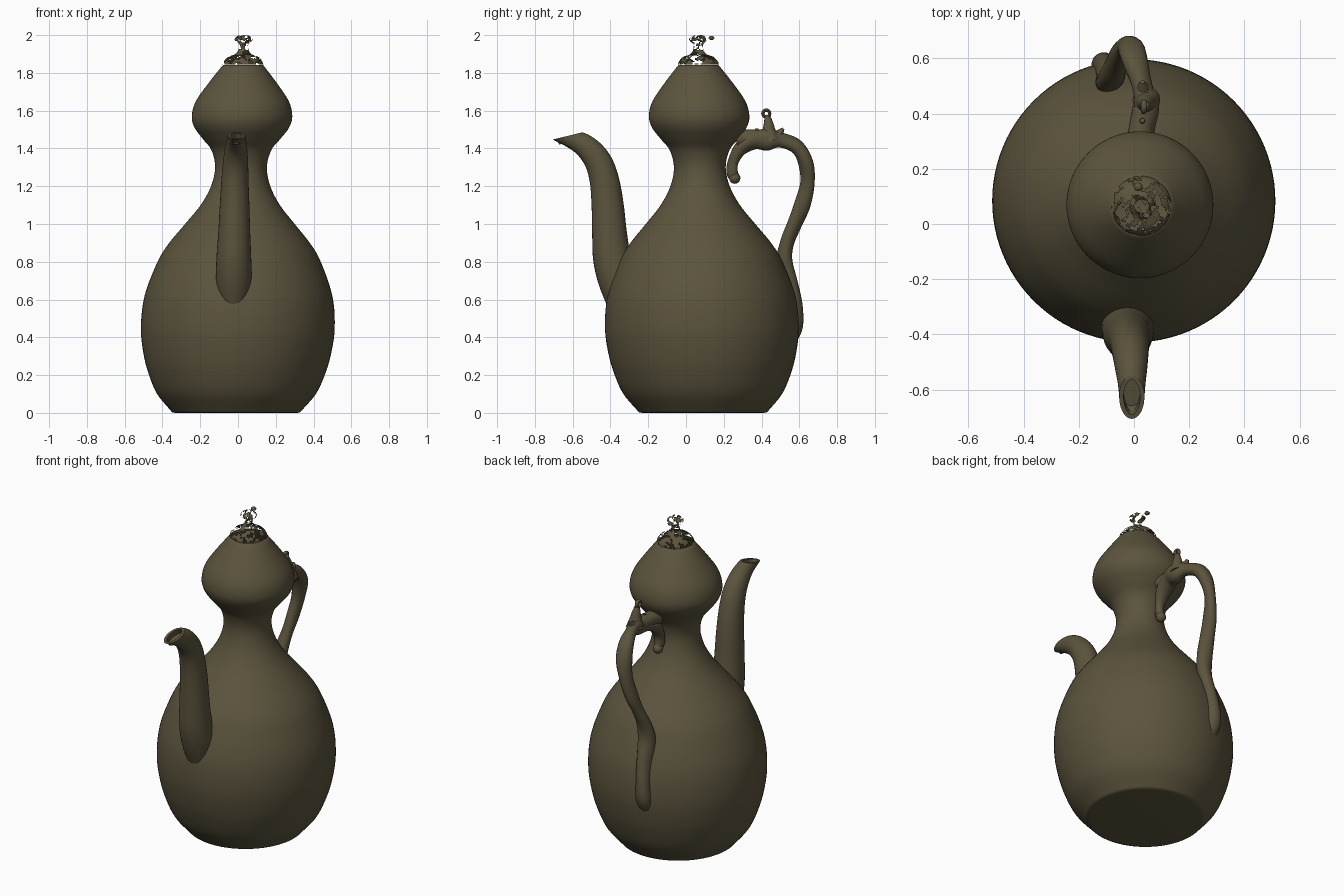
import bpy, bmesh, math
from mathutils import Vector, noise

cube = bpy.data.objects.get("Cube")
if cube:
    bpy.data.objects.remove(cube, do_unlink=True)

clay = bpy.data.materials.new("olive brown glaze")
clay.use_nodes = True
colour = (0.105, 0.088, 0.047, 1)
clay.diffuse_color = colour
bsdf = clay.node_tree.nodes["Principled BSDF"]
bsdf.inputs["Base Color"].default_value = colour
bsdf.inputs["Roughness"].default_value = 0.7


def finish(bm, name, angle=50):
    bmesh.ops.recalc_face_normals(bm, faces=bm.faces)
    mesh = bpy.data.meshes.new(name)
    bm.to_mesh(mesh)
    bm.free()
    mesh.materials.append(clay)
    ob = bpy.data.objects.new(name, mesh)
    bpy.context.collection.objects.link(ob)
    bpy.ops.object.select_all(action="DESELECT")
    ob.select_set(True)
    bpy.context.view_layer.objects.active = ob
    bpy.ops.object.shade_smooth_by_angle(angle=math.radians(angle))
    return ob


def resample(points, steps):
    """Catmull-Rom through points of any dimension."""
    pts = [Vector(p) for p in points]
    pts = [2 * pts[0] - pts[1]] + pts + [2 * pts[-1] - pts[-2]]
    out = []
    for a, b, c, d in zip(pts, pts[1:], pts[2:], pts[3:]):
        for i in range(steps):
            t = i / steps
            out.append(0.5 * (2 * b + (c - a) * t + (2 * a - 5 * b + 4 * c - d) * t * t
                              + (3 * b - a - 3 * c + d) * t ** 3))
    return out + [pts[-2]]


def skin(bm, rings, caps=True):
    loops = [[bm.verts.new(p) for p in ring] for ring in rings]
    n = len(loops[0])
    for lo, hi in zip(loops, loops[1:]):
        for i in range(n):
            j = (i + 1) % n
            bm.faces.new((lo[i], lo[j], hi[j], hi[i]))
    if caps:
        bm.faces.new(loops[0][::-1])
        bm.faces.new(loops[-1])


def axis_at(z):
    """The pot leans very slightly."""
    return Vector((-0.01 + 0.02 * z, 0.09 - 0.013 * z, z))


def lathe(bm, profile, sides, caps=True):
    skin(bm, [[axis_at(z) + Vector((r * math.cos(a), r * math.sin(a), 0))
               for a in (math.tau * i / sides for i in range(sides))]
              for r, z in profile], caps)


def tube(bm, points, sides=20, steps=6, width=1.0, lobes=0.0, twist=0.0):
    """Points are (x, y, z, radius); lobes and twist give a vine-like surface."""
    path = resample(points, steps)
    centres = [p.to_3d() for p in path]
    rings = []
    for k, p in enumerate(path):
        t = (centres[min(k + 1, len(path) - 1)] - centres[max(k - 1, 0)]).normalized()
        side = Vector((1, 0, 0))
        side = (side - t * side.dot(t)).normalized()
        up = t.cross(side)
        ring = []
        for i in range(sides):
            a = math.tau * i / sides
            r = p[3] * (1 + lobes * math.cos(2 * a + twist * k))
            ring.append(centres[k] + side * (r * width * math.cos(a)) + up * (r * math.sin(a)))
        rings.append(ring)
    skin(bm, rings)


# Double-gourd body, with the mouth open and hollow
outer = resample([(0.345, 0.01), (0.42, 0.1), (0.465, 0.2), (0.496, 0.31), (0.513, 0.45),
                  (0.497, 0.62), (0.432, 0.8), (0.372, 0.9), (0.29, 1.0), (0.21, 1.1),
                  (0.157, 1.2), (0.137, 1.3), (0.158, 1.39), (0.205, 1.45), (0.25, 1.51),
                  (0.266, 1.57), (0.246, 1.65), (0.178, 1.75), (0.108, 1.84)], 5)
inner = [(0.098, 1.842), (0.105, 1.82), (0.16, 1.74), (0.21, 1.64), (0.2, 1.56), (0.1, 1.5)]
bm = bmesh.new()
lathe(bm, [(0.32, 0.0), (0.338, 0.002)] + [tuple(p) for p in outer] + inner, 96)
finish(bm, "gourd_body")

# Spout, sliced level at the lip and hollowed
bm = bmesh.new()
tube(bm, [(-0.02, -0.33, 0.56, 0.08), (-0.022, -0.362, 0.7, 0.102), (-0.022, -0.392, 0.82, 0.1),
          (-0.02, -0.405, 0.95, 0.092), (-0.018, -0.415, 1.1, 0.085), (-0.016, -0.432, 1.23, 0.078),
          (-0.013, -0.465, 1.33, 0.072), (-0.01, -0.525, 1.405, 0.063),
          (-0.008, -0.6, 1.45, 0.052), (-0.008, -0.7, 1.495, 0.046)], sides=32, width=0.92)
cut = bmesh.ops.bisect_plane(bm, geom=bm.verts[:] + bm.edges[:] + bm.faces[:],
                             plane_co=(0, -0.62, 1.468), plane_no=(0, -0.24, 0.97),
                             clear_outer=True)
rim = [e for e in cut["geom_cut"] if isinstance(e, bmesh.types.BMEdge)]
lip = bmesh.ops.contextual_create(bm, geom=rim)["faces"]
bmesh.ops.inset_region(bm, faces=lip, thickness=0.016)
hole = bmesh.ops.extrude_face_region(bm, geom=lip)
bmesh.ops.delete(bm, geom=lip, context="FACES")
deep = [v for v in hole["geom"] if isinstance(v, bmesh.types.BMVert)]
bmesh.ops.translate(bm, verts=deep, vec=(0, 0.02, -0.03))
finish(bm, "spout", 40)

# Twisted vine handle, rising from a long root and ending in a curl at the neck
bm = bmesh.new()
tube(bm, [(-0.1, 0.535, 0.34, 0.025), (-0.1, 0.562, 0.44, 0.052), (-0.1, 0.564, 0.55, 0.05),
          (-0.095, 0.545, 0.68, 0.045), (-0.09, 0.52, 0.8, 0.046), (-0.08, 0.535, 0.9, 0.042),
          (-0.065, 0.575, 1.0, 0.038), (-0.05, 0.615, 1.1, 0.039), (-0.03, 0.643, 1.22, 0.036),
          (-0.01, 0.632, 1.33, 0.043), (0.005, 0.585, 1.41, 0.042), (0.03, 0.5, 1.445, 0.038),
          (0.045, 0.43, 1.447, 0.052), (0.032, 0.36, 1.44, 0.045), (0.02, 0.29, 1.4, 0.042),
          (0.015, 0.25, 1.33, 0.03), (0.015, 0.245, 1.27, 0.028), (0.015, 0.268, 1.235, 0.022)],
     lobes=0.12, twist=0.22)
finish(bm, "vine_handle")

# Stem joining the handle to the upper bulb, and the pierced bud above it
bm = bmesh.new()
tube(bm, [(0.02, 0.27, 1.45, 0.05), (0.025, 0.34, 1.455, 0.045), (0.04, 0.42, 1.455, 0.045)])
finish(bm, "handle_stem")
bm = bmesh.new()
tube(bm, [(0.045, 0.45, 1.44, 0.05), (0.044, 0.44, 1.49, 0.036), (0.042, 0.437, 1.53, 0.026),
          (0.038, 0.432, 1.568, 0.016)], sides=16)
finish(bm, "bud")
bm = bmesh.new()
ring_path = [(0.036, 0.425 + 0.017 * math.cos(a), 1.585 + 0.019 * math.sin(a))
             for a in (math.tau * i / 16 for i in range(17))]
skin(bm, [[Vector((0.036 + 0.011 * math.cos(b),
                   0.425 + (0.018 + 0.009 * math.sin(b)) * math.cos(a),
                   1.585 + (0.018 + 0.009 * math.sin(b)) * math.sin(a)))
           for b in (math.tau * j / 8 for j in range(8))]
          for a in (math.tau * i / 16 for i in range(17))], caps=False)
bmesh.ops.remove_doubles(bm, verts=bm.verts, dist=0.0005)
finish(bm, "bud_ring")

# Leaf points on the handle and the rounded end of the curl
for name, tip, base, r in (("back_leaf", (0.03, 0.515, 1.505), (0.035, 0.47, 1.45), 0.03),
                           ("front_leaf", (0.03, 0.375, 1.505), (0.03, 0.37, 1.45), 0.025)):
    bm = bmesh.new()
    mid = (Vector(tip) + Vector(base)) / 2
    tube(bm, [(*base, r), (*mid, r * 0.75), (*tip, 0.008)], sides=12)
    finish(bm, name)
bm = bmesh.new()
bmesh.ops.create_icosphere(bm, subdivisions=3, radius=0.03)
bmesh.ops.translate(bm, verts=bm.verts, vec=(0.015, 0.258, 1.243))
finish(bm, "curl_end")

# Broken remains of the lid: a thin turned shell with ragged gaps
shell = resample([(0.108, 1.845), (0.102, 1.862), (0.08, 1.885), (0.045, 1.898), (0.028, 1.92),
                  (0.026, 1.95), (0.044, 1.968), (0.046, 1.982), (0.03, 1.997), (0.01, 2.0)], 4)
bm = bmesh.new()
lathe(bm, [tuple(p) for p in shell], 64, caps=False)
gaps = []
for f in bm.faces:
    c = f.calc_center_median()
    limit = 0.12 if c.z < 1.9 else -0.08
    if noise.noise(c * 38) + 0.4 * noise.noise(c * 110) > limit:
        gaps.append(f)
bmesh.ops.delete(bm, geom=gaps, context="FACES")
finish(bm, "lid_fragments")
bm = bmesh.new()
bmesh.ops.create_icosphere(bm, subdivisions=2, radius=0.016)
bmesh.ops.scale(bm, verts=bm.verts, vec=(1, 1, 0.7))
bmesh.ops.translate(bm, verts=bm.verts, vec=(0.015, 0.135, 1.985))
finish(bm, "knob_fragment")
